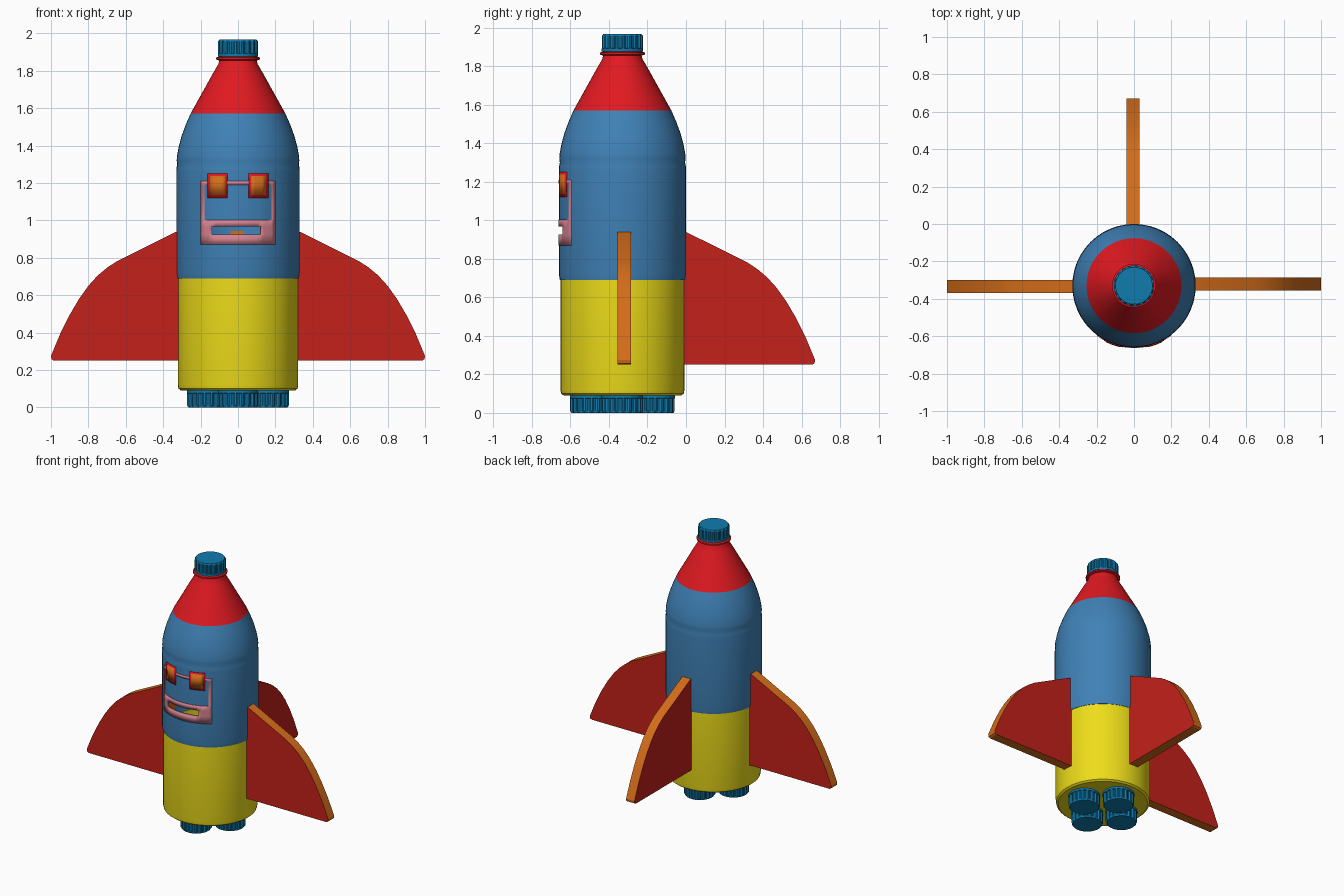
import bpy, bmesh
from math import sin, cos, pi, sqrt, radians
from mathutils import Matrix

if "Cube" in bpy.data.objects:
    bpy.data.objects.remove(bpy.data.objects["Cube"])

CY = -0.33  # body axis in y


def material(name, rgb):
    m = bpy.data.materials.new(name)
    m.diffuse_color = (*rgb, 1)
    m.use_nodes = True
    m.node_tree.nodes["Principled BSDF"].inputs["Base Color"].default_value = m.diffuse_color
    return m


RED = material("red", (0.75, 0.01, 0.015))
FIN_RED = material("fin_red", (0.55, 0.015, 0.01))
BLUE = material("blue", (0.05, 0.22, 0.47))
CAP_BLUE = material("cap_blue", (0.005, 0.2, 0.42))
YELLOW = material("yellow", (0.85, 0.72, 0.01))
ORANGE = material("orange", (0.65, 0.15, 0.01))
PINK = material("pink", (0.65, 0.22, 0.27))


def finish(name, bm, mats):
    me = bpy.data.meshes.new(name)
    bm.to_mesh(me)
    bm.free()
    for m in mats:
        me.materials.append(m)
    ob = bpy.data.objects.new(name, me)
    bpy.context.collection.objects.link(ob)
    return ob


def activate(ob):
    bpy.ops.object.select_all(action='DESELECT')
    ob.select_set(True)
    bpy.context.view_layer.objects.active = ob


def smooth(ob):
    activate(ob)
    bpy.ops.object.shade_smooth_by_angle(angle=radians(28))


def lathe(name, profile, mat, n=48):
    """Closed (r, z) loop turned around the body axis."""
    bm = bmesh.new()
    rings = [[bm.verts.new((r * cos(2 * pi * i / n), CY + r * sin(2 * pi * i / n), z))
              for i in range(n)] for r, z in profile]
    for a, b in zip(rings, rings[1:] + rings[:1]):
        for i in range(n):
            j = (i + 1) % n
            bm.faces.new((a[i], a[j], b[j], b[i]))
    bmesh.ops.remove_doubles(bm, verts=bm.verts, dist=1e-5)
    bmesh.ops.recalc_face_normals(bm, faces=bm.faces)
    return finish(name, bm, [mat])


def shell(outer, t=0.008):
    return outer + [(r - t, z) for r, z in reversed(outer)]


# Hollow bottle body in three colour bands
lower = lathe("lower_body", [(0, 0.09), (0.305, 0.09), (0.318, 0.1), (0.322, 0.12), (0.322, 0.69),
                             (0.314, 0.69), (0.314, 0.12), (0.3, 0.1), (0, 0.1)], YELLOW)
middle = lathe("middle_body", shell([(0.325, 0.69), (0.33, 0.72), (0.33, 1.26), (0.329, 1.28),
                                     (0.325, 1.3), (0.328, 1.32), (0.326, 1.345), (0.318, 1.39),
                                     (0.302, 1.45), (0.28, 1.51), (0.254, 1.57)]), BLUE)
nose = lathe("nose_cone", shell([(0.254, 1.57), (0.215, 1.64), (0.176, 1.71), (0.143, 1.77),
                                 (0.12, 1.81), (0.105, 1.835), (0.1, 1.855), (0.117, 1.86),
                                 (0.117, 1.87), (0.1, 1.876), (0.098, 1.89)]), RED)

# Mouth opening through the front wall
bm = bmesh.new()
bmesh.ops.create_cube(bm, size=1, matrix=Matrix.Translation((-0.01, -0.64, 0.946))
                      @ Matrix.Diagonal((0.26, 0.2, 0.043, 1)))
cutter = finish("mouth_cutter", bm, [])
cutter.hide_render = True
mod = middle.modifiers.new("mouth", 'BOOLEAN')
mod.operation, mod.solver, mod.object = 'DIFFERENCE', 'EXACT', cutter
activate(middle)
bpy.ops.object.modifier_apply(modifier="mouth")
bpy.data.objects.remove(cutter)
for ob in (lower, middle, nose):
    smooth(ob)


# Ribbed screw caps: one on the nose, four as engines
def cap(name, x, y, z, up, n=72):
    bm = bmesh.new()
    rings = []
    for r, h, rib in ((0.108, 0, 0), (0.108, 0.014, 0), (0.103, 0.016, 0.004),
                      (0.103, 0.08, 0.004), (0.099, 0.09, 0)):
        rings.append([bm.verts.new(((r + (rib if i % 4 < 2 else -rib)) * cos(2 * pi * i / n) + x,
                                    (r + (rib if i % 4 < 2 else -rib)) * sin(2 * pi * i / n) + y,
                                    z + up * h)) for i in range(n)])
    for a, b in zip(rings, rings[1:]):
        for i in range(n):
            j = (i + 1) % n
            bm.faces.new((a[i], a[j], b[j], b[i]))
    bm.faces.new(rings[0])
    bm.faces.new(rings[-1])
    bmesh.ops.recalc_face_normals(bm, faces=bm.faces)
    finish(name, bm, [CAP_BLUE])


cap("nose_cap", 0, CY, 1.877, 1)
for k in range(4):
    cap(f"engine_cap_{k + 1}", 0.165 * cos(k * pi / 2), CY + 0.165 * sin(k * pi / 2), 0.09, -1)

# Fins: red sides with an orange cut edge
FIN = [(0.315, 0.25), (0.985, 0.25), (0.997, 0.257), (1.0, 0.275), (0.95, 0.395), (0.9, 0.495),
       (0.85, 0.58), (0.8, 0.65), (0.75, 0.705), (0.7, 0.747), (0.65, 0.78), (0.335, 0.937), (0.315, 0.942)]


def fin(name, angle, offset):
    bm = bmesh.new()
    a, b = [[bm.verts.new((x, offset + s * 0.035, z)) for x, z in FIN] for s in (-1, 1)]
    bm.faces.new(a)
    bm.faces.new(b)
    for i in range(len(FIN)):
        j = (i + 1) % len(FIN)
        bm.faces.new((a[i], a[j], b[j], b[i])).material_index = 1
    bmesh.ops.recalc_face_normals(bm, faces=bm.faces)
    bm.transform(Matrix.Translation((0, CY, 0)) @ Matrix.Rotation(angle, 4, 'Z'))
    smooth(finish(name, bm, [FIN_RED, ORANGE]))


fin("right_fin", 0, 0.01)
fin("back_fin", pi / 2, 0.005)
fin("left_fin", pi, 0.005)


# Face pieces: thin patches wrapped on the front of the body
def patch(name, rects, radius, mat, thick=0.005):
    bm = bmesh.new()
    for x0, x1, z0, z1 in rects:
        n = max(1, round((x1 - x0) / 0.02))
        xs = [x0 + (x1 - x0) * i / n for i in range(n + 1)]
        lo, hi = [[bm.verts.new((x, CY - sqrt(radius ** 2 - x * x), z)) for x in xs] for z in (z0, z1)]
        for i in range(n):
            bm.faces.new((lo[i], lo[i + 1], hi[i + 1], hi[i]))
    bmesh.ops.remove_doubles(bm, verts=bm.verts, dist=1e-4)
    ob = finish(name, bm, [mat])
    mod = ob.modifiers.new("thickness", 'SOLIDIFY')
    mod.thickness, mod.offset = thick, -1
    smooth(ob)


patch("face_frame", [(-0.2, 0.2, 1.19, 1.21), (-0.2, -0.18, 1.003, 1.19), (0.18, 0.2, 1.003, 1.19),
                     (-0.2, 0.2, 0.967, 1.003), (-0.2, -0.14, 0.925, 0.967),
                     (0.12, 0.2, 0.925, 0.967), (-0.2, 0.2, 0.87, 0.925)], 0.333, PINK)
for side, x in (("left", -0.11), ("right", 0.11)):
    patch(side + "_eye_rim", [(x - 0.052, x + 0.052, 1.12, 1.25)], 0.335, RED, 0.006)
    patch(side + "_eye", [(x - 0.039, x + 0.039, 1.135, 1.238)], 0.337, ORANGE)
